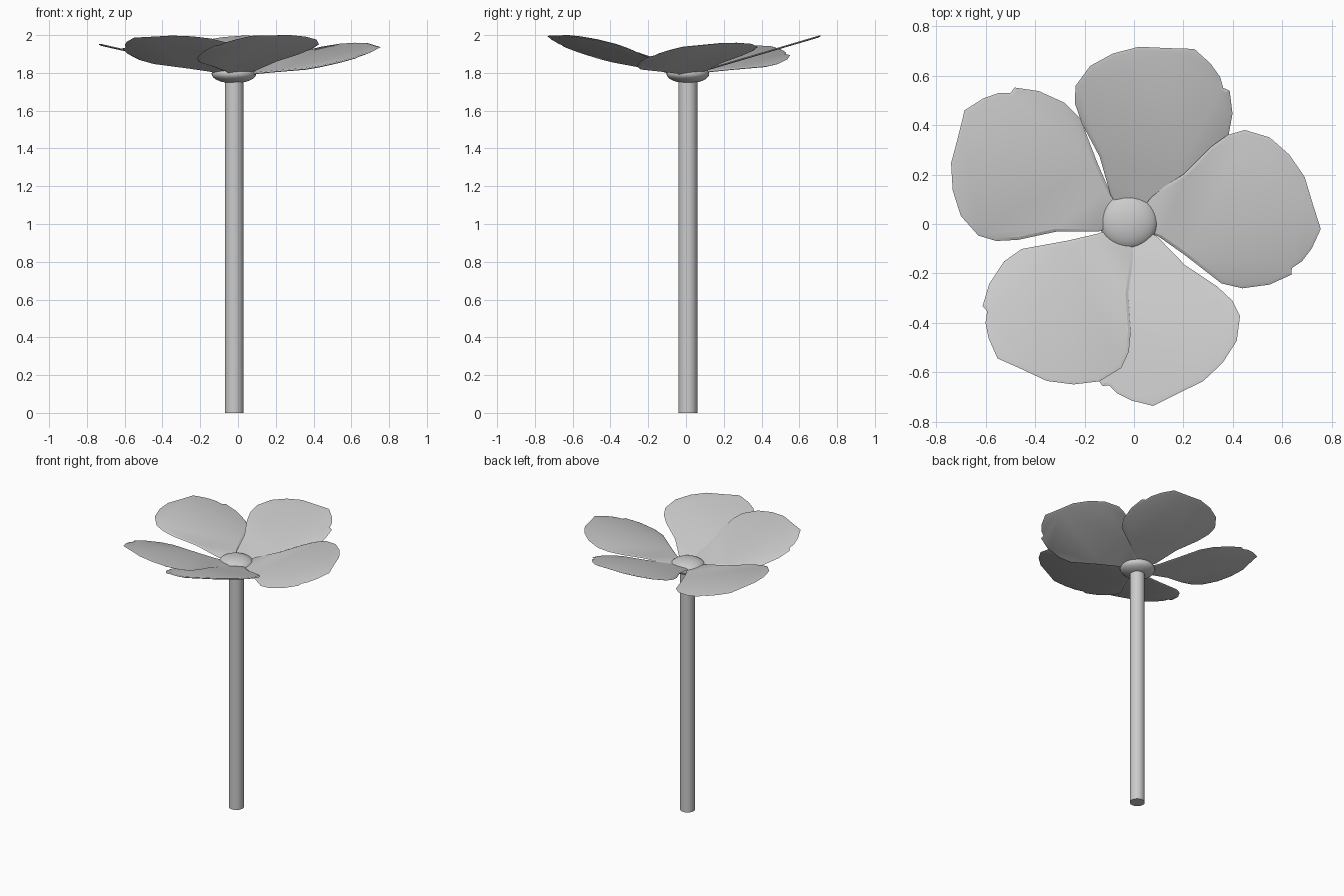
import bpy, bmesh
from math import radians, cos, sin
from mathutils import Matrix

if "Cube" in bpy.data.objects:
    bpy.data.objects.remove(bpy.data.objects["Cube"])

CX, CY = -0.022, 0.01      # flower axis

# petal outline seen from above, pointing along +x, measured from the axis
OUTLINE = [(0.02, 0.02), (0.08, 0.10), (0.22, 0.19), (0.33, 0.30), (0.40, 0.35),
           (0.47, 0.37), (0.57, 0.34), (0.65, 0.27), (0.712, 0.18), (0.745, 0.07),
           (0.777, -0.03), (0.74, -0.11), (0.70, -0.162), (0.66, -0.188), (0.658, -0.215),
           (0.57, -0.255), (0.46, -0.27), (0.375, -0.25), (0.22, -0.13),
           (0.12, -0.06), (0.02, -0.02)]


def finish(name, bm, smooth=30):
    bmesh.ops.recalc_face_normals(bm, faces=bm.faces)
    mesh = bpy.data.meshes.new(name)
    bm.to_mesh(mesh)
    bm.free()
    ob = bpy.data.objects.new(name, mesh)
    bpy.context.collection.objects.link(ob)
    bpy.context.view_layer.objects.active = ob
    ob.select_set(True)
    bpy.ops.object.shade_smooth_by_angle(angle=radians(smooth))
    ob.select_set(False)


def petal(name, angle, length, width, slope_x, slope_y):
    """Thin flat sheet with a bevelled rim, lying in a tilted plane."""
    bm = bmesh.new()
    c, s = cos(radians(angle)), sin(radians(angle))

    def ring(inset, lift):
        verts = []
        for u, v in OUTLINE:
            u = (0.42 + (u - 0.42) * inset) * length
            v = (0.03 + (v - 0.03) * inset) * width
            x, y = CX + u * c - v * s, CY + u * s + v * c
            verts.append(bm.verts.new((x, y, 1.785 + slope_x * x + slope_y * y + lift)))
        return verts

    top, rim, bottom = ring(0.955, 0.005), ring(1, 0), ring(0.955, -0.005)
    n = len(OUTLINE)
    for a, b in ((top, rim), (rim, bottom)):
        for i in range(n):
            j = (i + 1) % n
            bm.faces.new((a[i], b[i], b[j], a[j]))
    bm.faces.new(top)
    bm.faces.new(bottom[::-1])
    finish(name, bm, 20)


# five petals, each with its own heading and tilt
petal("petal_right", 0, 1.0, 1.0, 0.205, 0.16)
petal("petal_back", 71.5, 0.96, 1.02, 0.0, 0.295)
petal("petal_left", 148, 1.03, 1.0, -0.225, 0.0)
petal("petal_front_left", 228.5, 0.985, 1.0, -0.078, -0.291)
petal("petal_front_right", 280, 0.967, 1.02, 0.153, -0.271)

# stem
bm = bmesh.new()
bmesh.ops.create_cone(bm, cap_ends=True, segments=32, radius1=0.05, radius2=0.05,
                      depth=1.78, matrix=Matrix.Translation((CX + 0.002, CY, 0.89)))
finish("stem", bm)

# flattened flower centre
bm = bmesh.new()
bmesh.ops.create_uvsphere(bm, u_segments=32, v_segments=16, radius=1,
                          matrix=Matrix.Translation((CX, CY, 1.795))
                          @ Matrix.Diagonal((0.118, 0.113, 0.05, 1)))
finish("flower_centre", bm)
